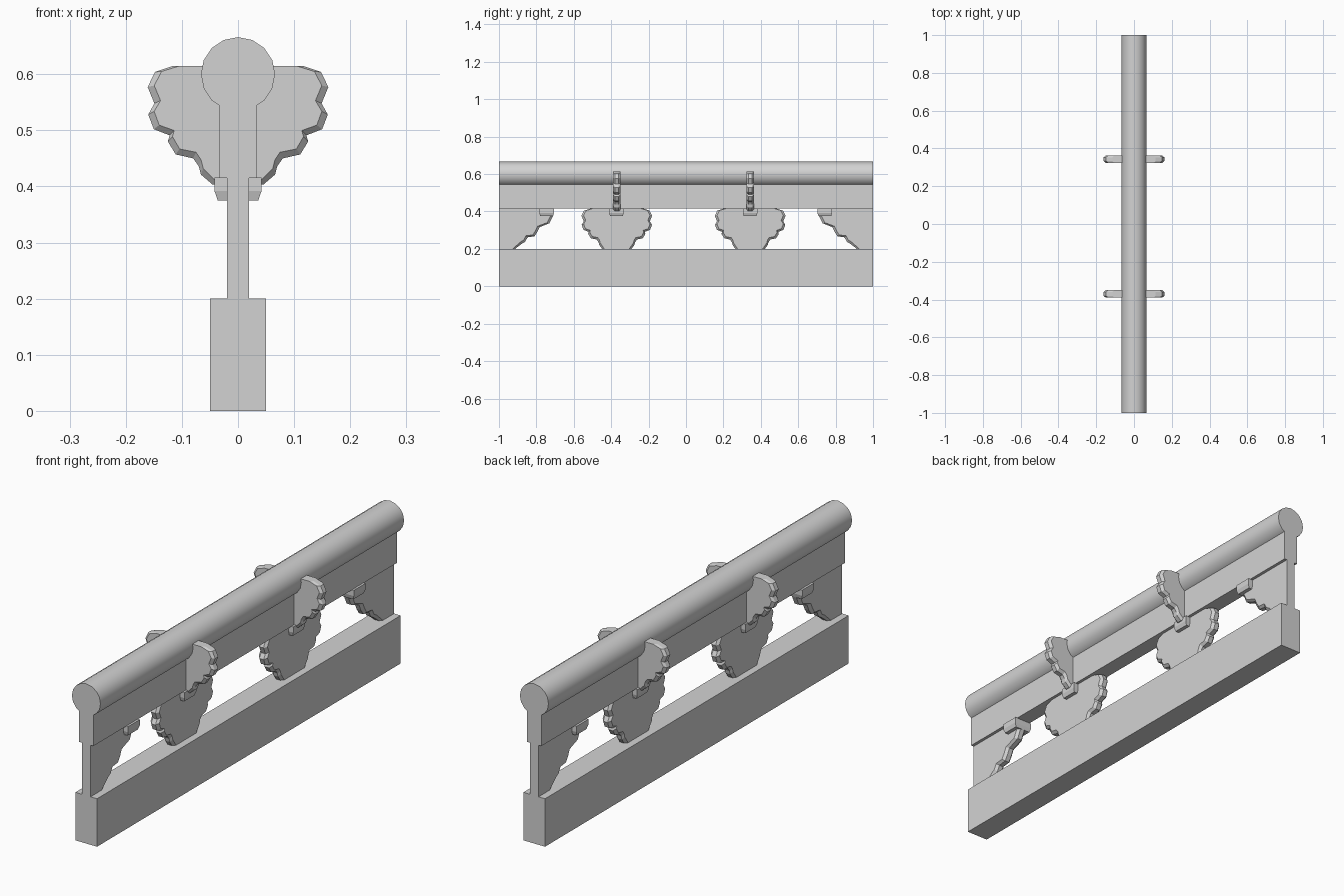
import bpy, bmesh, math

cube = bpy.data.objects.get("Cube")
if cube:
    bpy.data.objects.remove(cube, do_unlink=True)

GREY = (0.65, 0.65, 0.65, 1)
mat = bpy.data.materials.new("plain_grey")
mat.use_nodes = True
mat.diffuse_color = GREY
mat.node_tree.nodes["Principled BSDF"].inputs["Base Color"].default_value = GREY


def loft(name, rings):
    """Skin a stack of equal-length rings and cap both ends."""
    bm = bmesh.new()
    loops = [[bm.verts.new(p) for p in ring] for ring in rings]
    n = len(loops[0])
    for a, b in zip(loops, loops[1:]):
        for i in range(n):
            j = (i + 1) % n
            bm.faces.new((a[i], a[j], b[j], b[i]))
    bm.faces.new(loops[0])
    bm.faces.new(loops[-1])
    bmesh.ops.recalc_face_normals(bm, faces=bm.faces)
    mesh = bpy.data.meshes.new(name)
    bm.to_mesh(mesh)
    bm.free()
    mesh.materials.append(mat)
    obj = bpy.data.objects.new(name, mesh)
    bpy.context.collection.objects.link(obj)
    return obj


def block(name, y, sections):
    """Stacked rectangles given as (z, half width, half length)."""
    return loft(name, [[(sx * hx, y + sy * hy, z) for sx, sy in
                        ((-1, -1), (1, -1), (1, 1), (-1, 1))]
                       for z, hx, hy in sections])


def shrink(edge, d):
    """Pull an outline toward its top centre; end points slide sideways only."""
    top = edge[0][1]
    out = []
    for i, (u, v) in enumerate(edge):
        if i in (0, len(edge) - 1):
            out.append((u - d, v))
        else:
            r = math.hypot(u, v - top)
            out.append((u - d * u / r, v - d * (v - top) / r))
    return out


def plate(name, edge, place, symmetric=True):
    """Chamfered plate cut to a scalloped outline."""
    rings = []
    for depth, d in ((-0.02, 0.012), (-0.01, 0), (0.01, 0), (0.02, 0.012)):
        half = shrink(edge, d)
        if symmetric:
            outline = half + [(-u, v) for u, v in reversed(half)]
        else:
            outline = half + [(0, half[-1][1]), (0, half[0][1])]
        rings.append([place(u, v, depth) for u, v in outline])
    return loft(name, rings)


# Plinth and upper board
block("base_beam", 0, [(0, 0.05, 1), (0.2, 0.05, 1)])
block("upper_board", 0, [(0.415, 0.033, 1), (0.58, 0.033, 1)])

# Round handrail
rail = loft("handrail", [[(0.066 * math.sin(math.tau * i / 16), y,
                           0.6 + 0.066 * math.cos(math.tau * i / 16))
                          for i in range(16)] for y in (-1, 1)])
bpy.ops.object.select_all(action="DESELECT")
rail.select_set(True)
bpy.context.view_layer.objects.active = rail
bpy.ops.object.shade_smooth_by_angle(angle=math.radians(35))

# Scalloped outline, from the top corner down to the foot
SCALLOP = [(0.115, 0.615), (0.148, 0.604), (0.161, 0.577), (0.149, 0.548),
           (0.16, 0.528), (0.15, 0.502), (0.122, 0.491), (0.125, 0.48),
           (0.111, 0.457), (0.08, 0.45), (0.07, 0.436), (0.066, 0.421),
           (0.045, 0.403)]
LOWER = [(u + 0.028, v - 0.2) for u, v in SCALLOP]
LOWER[-1] = (0.078, 0.199)

for label, y in (("front", -0.37), ("back", 0.343)):
    plate(label + "_cross_bracket", SCALLOP, lambda u, v, t: (u, y + t, v))
    plate(label + "_lower_bracket", LOWER, lambda u, v, t: (t, y + u, v))

# Half brackets sweeping out from each end
END = [(0.29, 0.417), (0.288, 0.375), (0.27, 0.337), (0.217, 0.316),
       (0.205, 0.29), (0.19, 0.267), (0.153, 0.262), (0.14, 0.238),
       (0.12, 0.226), (0.085, 0.199)]
for label, s in (("front", -1), ("back", 1)):
    plate(label + "_end_bracket", END, lambda u, v, t: (t, s * (1 - u), v), False)

# Small tapered pegs beneath the board
for i, y in enumerate((-0.745, -0.372, 0.343, 0.742)):
    block("peg_%d" % (i + 1), y, [(0.375, 0.036, 0.034), (0.392, 0.042, 0.039),
                                  (0.416, 0.042, 0.039)])
